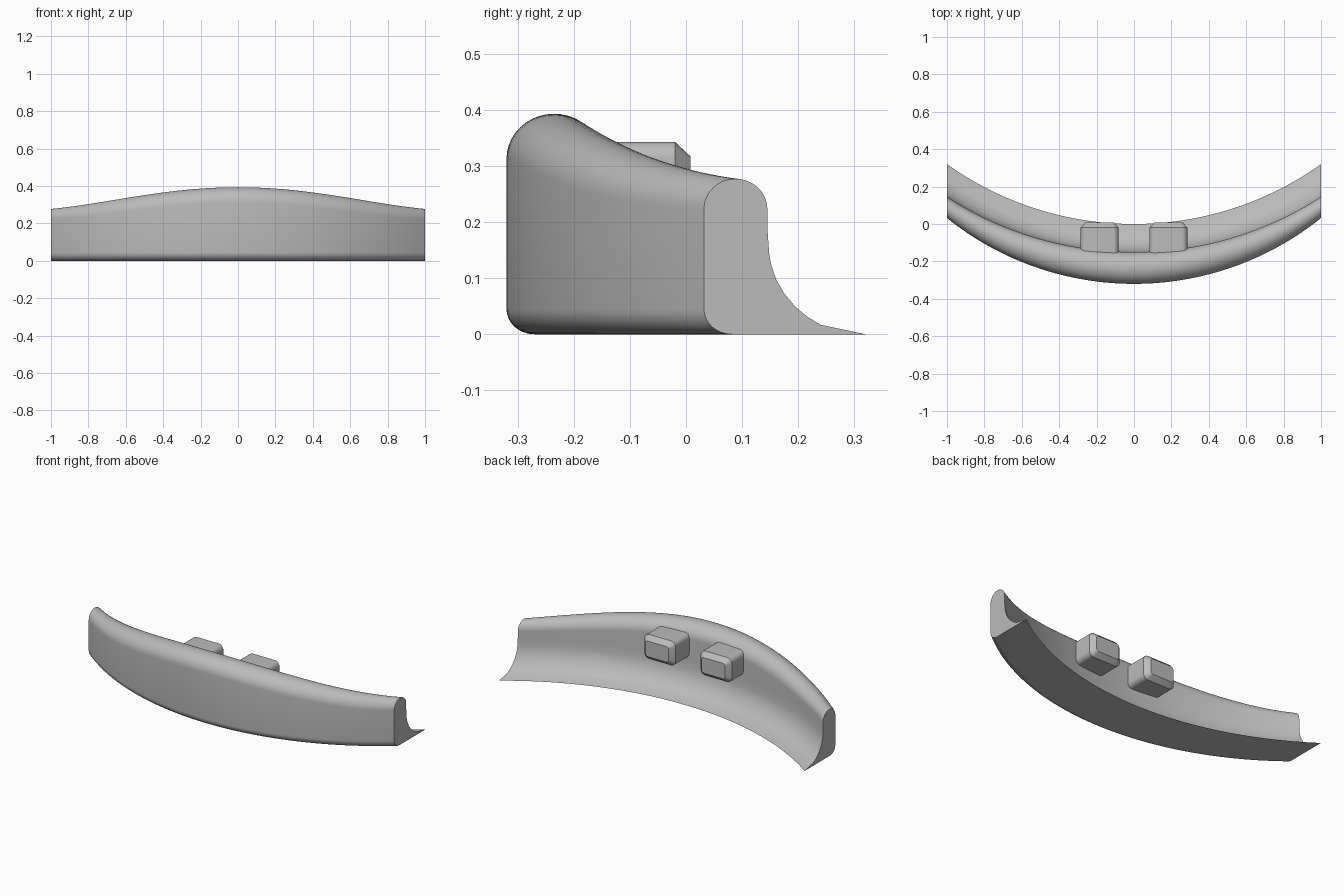
import bpy, bmesh
from math import sin, cos, pi, sqrt, radians

if "Cube" in bpy.data.objects:
    bpy.data.objects.remove(bpy.data.objects["Cube"], do_unlink=True)

grey = bpy.data.materials.new("plain_grey")
grey.use_nodes = True
grey.diffuse_color = (0.5, 0.5, 0.5, 1)
grey.node_tree.nodes["Principled BSDF"].inputs["Base Color"].default_value = (0.5, 0.5, 0.5, 1)


def loft(name, rings):
    """Skin a row of matching closed rings and cap both ends."""
    bm = bmesh.new()
    rows = [[bm.verts.new(p) for p in ring] for ring in rings]
    n = len(rows[0])
    for a, b in zip(rows, rows[1:]):
        for i in range(n):
            j = (i + 1) % n
            bm.faces.new((a[i], a[j], b[j], b[i]))
    bm.faces.new(rows[0])
    bm.faces.new(rows[-1])
    bmesh.ops.recalc_face_normals(bm, faces=bm.faces)
    mesh = bpy.data.meshes.new(name)
    bm.to_mesh(mesh)
    bm.free()
    mesh.materials.append(grey)
    obj = bpy.data.objects.new(name, mesh)
    bpy.context.collection.objects.link(obj)
    bpy.ops.object.select_all(action="DESELECT")
    obj.select_set(True)
    bpy.context.view_layer.objects.active = obj
    bpy.ops.object.shade_smooth_by_angle(angle=radians(30))
    return obj


def arc(cy, cz, ry, rz, start, end, steps):
    angles = [start + (end - start) * i / steps for i in range(steps + 1)]
    return [(cy + ry * cos(a), cz + rz * sin(a)) for a in angles]


def bow(x, middle, end):
    """Circular arc across the width, from the middle value to the end value."""
    sag = end - middle
    r = (1 + sag * sag) / (2 * sag)
    return middle + r - sqrt(r * r - x * x)


# Cove at the foot of the rear wall: share of ledge depth, height
COVE = [(0, 0.19), (0.02, 0.14), (0.045, 0.12), (0.09, 0.098), (0.17, 0.073),
        (0.28, 0.05), (0.4, 0.032), (0.54, 0.017), (1, 0)]


def section(x):
    front, wall, toe = bow(x, -0.32, 0.032), bow(x, -0.15, 0.145), bow(x, 0, 0.32)
    top = 0.277 + 0.116 * (1 - 1.6 * x**2 + 0.6 * x**4)
    r = (wall - front) / 2
    rz = r * 0.95
    pts = arc(front + 0.05, 0.045, 0.05, 0.045, 1.5 * pi, pi, 8)
    pts += arc(front + r, top - rz, r, rz, pi, 0, 20)
    pts += [(wall + s * (toe - wall), z) for s, z in COVE]
    return [(x, y, z) for y, z in pts]


# Curved bar with swept cove and thin rear ledge
loft("curved_bar", [section(-1 + i / 32) for i in range(65)])


def block_ring(cx, y, inset):
    """Rounded rectangle standing across the depth."""
    hw, hz, r = 0.102 - inset, 0.072 - inset, 0.03 - inset * 0.6
    pts = []
    for k, (sx, sz) in enumerate([(1, 1), (-1, 1), (-1, -1), (1, -1)]):
        pts += arc(cx + sx * (hw - r), 0.271 + sz * (hz - r), r, r,
                   k * pi / 2, (k + 1) * pi / 2, 6)
    return [(x, y, z) for x, z in pts]


# Pair of mounting blocks with chamfered rear ends
for side, name in ((1, "left_block"), (-1, "right_block")):
    cx = side * 0.184
    loft(name, [block_ring(cx, -0.18, 0), block_ring(cx, -0.02, 0),
                block_ring(cx, 0.008, 0.026)])
